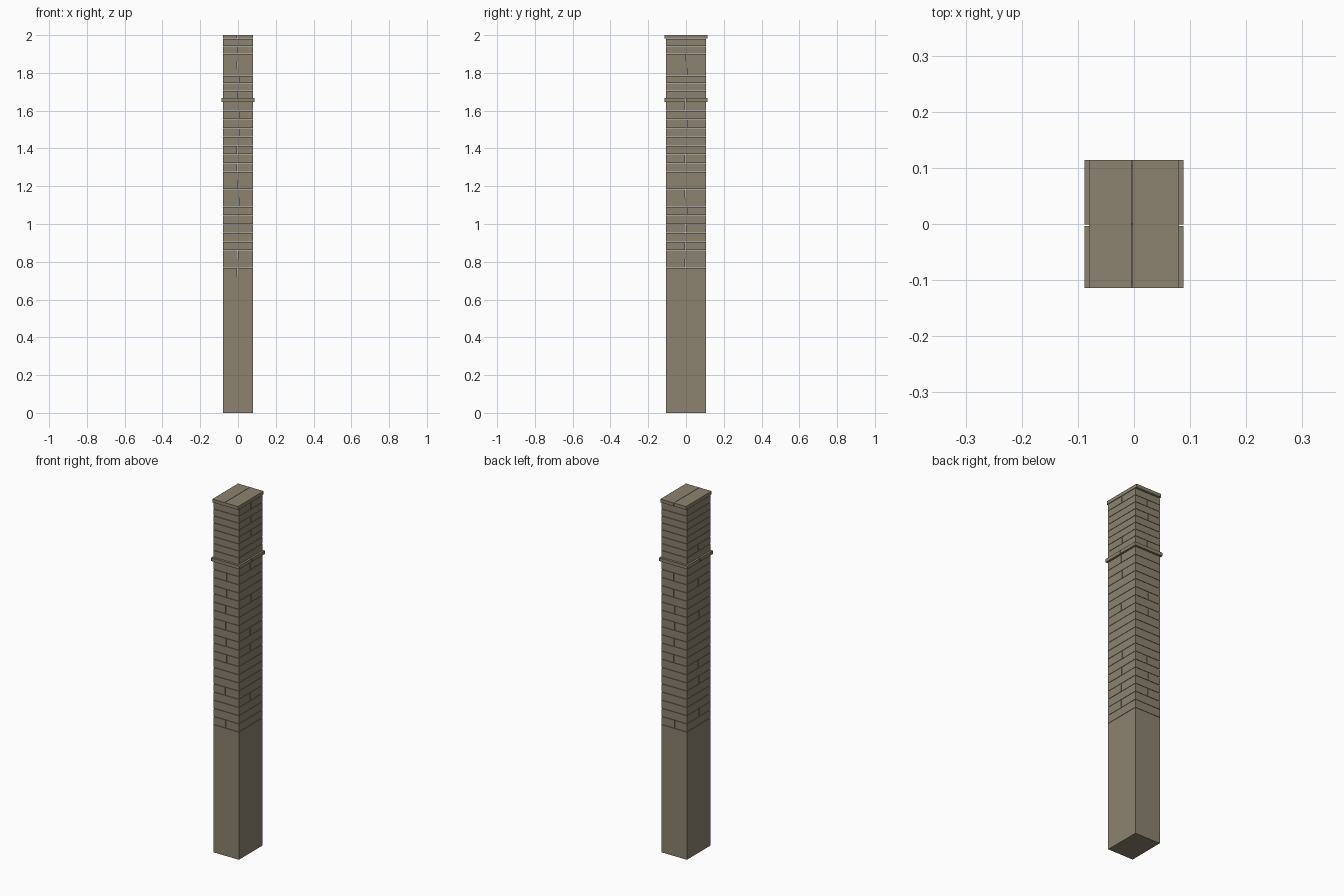
import bpy
import random

random.seed(4)

default = bpy.data.objects.get("Cube")
if default:
    bpy.data.objects.remove(default, do_unlink=True)

# Single stone colour
stone = bpy.data.materials.new("weathered_stone")
stone.use_nodes = True
STONE = (0.262, 0.226, 0.16, 1)
stone.diffuse_color = STONE
stone.node_tree.nodes["Principled BSDF"].inputs["Base Color"].default_value = STONE

HALF_X, HALF_Y = 0.079, 0.105
GAP = 0.002
BASE_TOP, BAND_BOTTOM, BAND_TOP, CAP_BOTTOM = 0.721, 1.645, 1.666, 1.979


def block(name, low, high):
    """Add a flat-sided block between two opposite corners."""
    centre = [(a + b) / 2 for a, b in zip(low, high)]
    bpy.ops.mesh.primitive_cube_add(size=1, location=centre)
    obj = bpy.context.object
    obj.name = name
    obj.scale = [b - a for a, b in zip(low, high)]
    bpy.ops.object.transform_apply(location=False, rotation=False, scale=True)
    obj.data.materials.append(stone)


def course(name, z0, z1, half_x, half_y, axis):
    """Lay two blocks side by side, with an open joint across the given axis."""
    joint = random.uniform(-0.006, 0.006)
    for side in (-1, 1):
        low, high = [-half_x, -half_y, z0], [half_x, half_y, z1]
        if side < 0:
            high[axis] = joint - GAP / 2
        else:
            low[axis] = joint + GAP / 2
        block(f"{name}_{'a' if side < 0 else 'b'}", low, high)


def wall(name, z0, z1, count, first_axis):
    """Stack courses whose joints turn a quarter each time."""
    pitch = (z1 - z0) / count
    for i in range(count):
        course(f"{name}_{i + 1}", z0 + i * pitch + GAP, z0 + (i + 1) * pitch,
               HALF_X, HALF_Y, (first_axis + i) % 2)


# Plain base, lower courses, projecting band, upper courses and cap
block("base_shaft", (-HALF_X, -HALF_Y, 0), (HALF_X, HALF_Y, BASE_TOP))
wall("lower_course", BASE_TOP, BAND_BOTTOM, 20, 0)
course("band", BAND_BOTTOM + GAP, BAND_TOP, 0.088, 0.114, 1)
wall("upper_course", BAND_TOP, CAP_BOTTOM, 8, 0)
course("cap", CAP_BOTTOM + GAP, 2.0, 0.08, 0.1145, 0)
